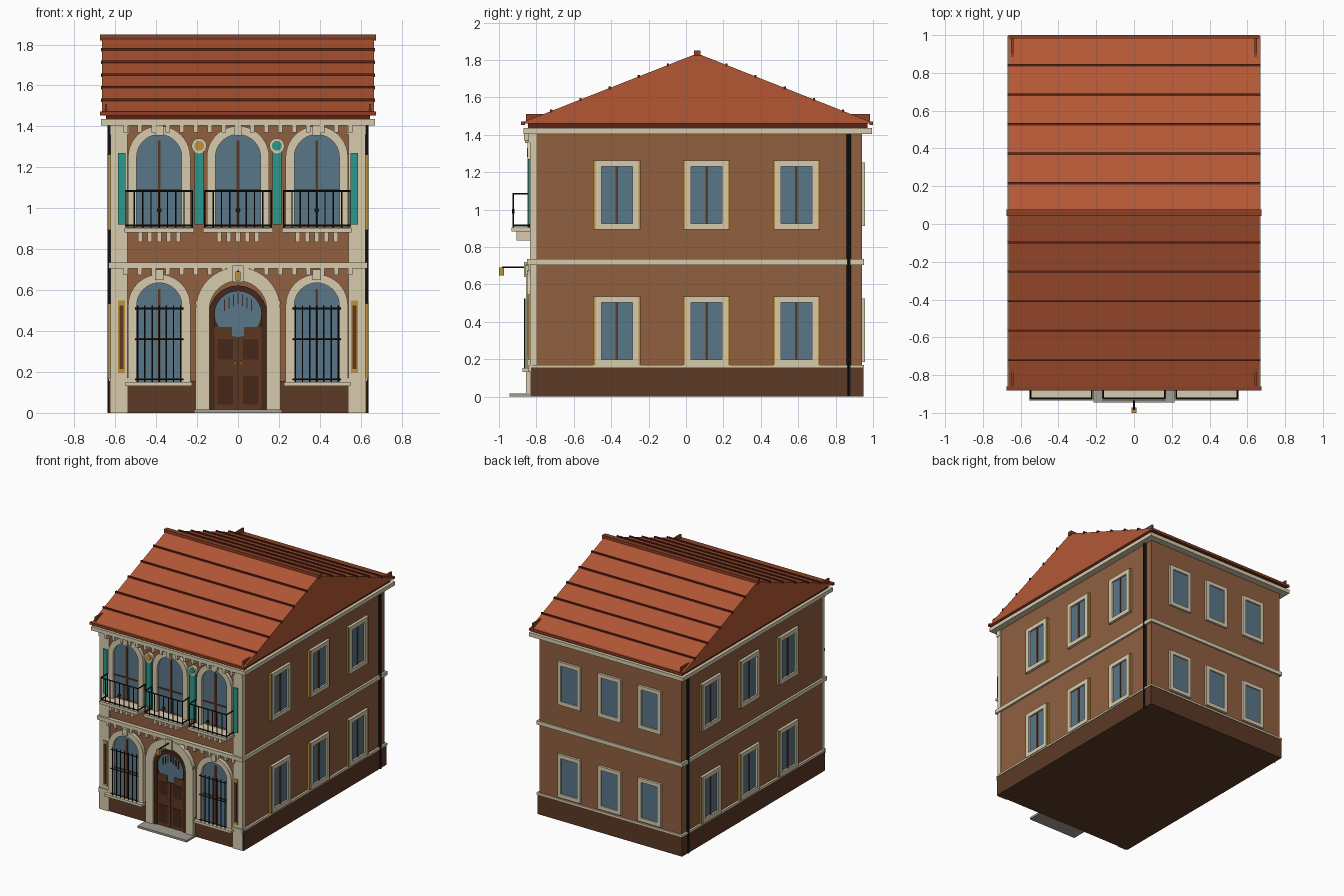
import bpy, bmesh, math
from mathutils import Vector, Matrix

if "Cube" in bpy.data.objects:
    bpy.data.objects.remove(bpy.data.objects["Cube"])

COLORS = dict(wall=(142, 96, 66), cream=(214, 202, 172), plinth=(92, 60, 42), roof=(178, 88, 56),
              batten=(90, 40, 28), ridge=(140, 66, 42), glass=(90, 118, 134), wood=(94, 58, 38),
              dark_wood=(70, 44, 32), iron=(30, 30, 32), gold=(190, 145, 62), teal=(48, 150, 138),
              stone=(160, 156, 145))
MATS = {}
for n, c in COLORS.items():
    m = bpy.data.materials.new(n)
    m.diffuse_color = [(v / 255) ** 2.2 for v in c] + [1]
    m.use_nodes = True
    m.node_tree.nodes["Principled BSDF"].inputs["Base Color"].default_value = m.diffuse_color
    MATS[n] = m


def finish(name, bm, color):
    bmesh.ops.recalc_face_normals(bm, faces=bm.faces)
    me = bpy.data.meshes.new(name)
    bm.to_mesh(me)
    bm.free()
    me.materials.append(MATS[color])
    ob = bpy.data.objects.new(name, me)
    bpy.context.collection.objects.link(ob)
    return ob


def boxes(name, color, items):
    """One object from (x0, x1, y0, y1, z0, z1) boxes."""
    bm = bmesh.new()
    for x0, x1, y0, y1, z0, z1 in items:
        mat = Matrix.Translation(((x0 + x1) / 2, (y0 + y1) / 2, (z0 + z1) / 2)) @ \
            Matrix.Diagonal((abs(x1 - x0), abs(y1 - y0), abs(z1 - z0), 1))
        bmesh.ops.create_cube(bm, size=1, matrix=mat)
    return finish(name, bm, color)


def mirror(items):
    return items + [(-b, -a, *r) for a, b, *r in items]


def rods(name, color, items, r, seg=8):
    """One object from (start, end) cylinders."""
    bm = bmesh.new()
    for a, b in items:
        a, b = Vector(a), Vector(b)
        d = b - a
        mat = Matrix.Translation((a + b) / 2) @ d.to_track_quat('Z', 'Y').to_matrix().to_4x4()
        bmesh.ops.create_cone(bm, cap_ends=True, segments=seg, radius1=r, radius2=r, depth=d.length, matrix=mat)
    return finish(name, bm, color)


def prism(name, color, pts, y0, y1):
    """Extrude an x-z outline from y0 to y1."""
    bm = bmesh.new()
    f = bm.faces.new([bm.verts.new((x, y0, z)) for x, z in pts])
    ext = bmesh.ops.extrude_face_region(bm, geom=[f])['geom']
    bmesh.ops.translate(bm, vec=(0, y1 - y0, 0), verts=[v for v in ext if isinstance(v, bmesh.types.BMVert)])
    return finish(name, bm, color)


def arch(cx, r, spring, bottom, n=20):
    arc = [(cx + r * math.cos(math.pi * i / n), spring + r * math.sin(math.pi * i / n)) for i in range(n + 1)]
    return [(cx + r, bottom)] + arc + [(cx - r, bottom)]


def arch_band(name, color, cx, ro, ri, spring, bottom, y0, y1):
    prism(name, color, arch(cx, ro, spring, bottom) + arch(cx, ri, spring, bottom)[::-1], y0, y1)


F, B, W = -0.82, 0.94, 0.618   # front wall, back wall, half width

# Main masses and horizontal bands
boxes("walls", "wall", [(-W, W, F, B, 0.1, 1.42)])
boxes("plinth", "plinth", [(-0.63, 0.63, F - 0.008, B + 0.008, 0, 0.155)])
boxes("plinth_cap", "cream", mirror([(0.6, 0.634, F, B + 0.012, 0.155, 0.17)])
      + [(-0.634, 0.634, B - 0.01, B + 0.012, 0.155, 0.17)])
boxes("belt_course", "cream", [(-0.634, 0.634, F - 0.03, B + 0.012, 0.705, 0.735)])
boxes("cornice", "cream", [(-0.67, 0.67, -0.87, 0.995, 1.405, 1.435)])
boxes("eave_board", "batten", [(-0.645, 0.645, -0.845, 0.97, 1.435, 1.462)])

# Roof
RY, RZ, EZ, HALF = 0.06, 1.835, 1.46, 0.925
bm = bmesh.new()
prof = [(RY - HALF, EZ), (RY + HALF, EZ), (RY + HALF, EZ + 0.01), (RY, RZ), (RY - HALF, EZ + 0.01)]
f = bm.faces.new([bm.verts.new((-0.665, y, z)) for y, z in prof])
ext = bmesh.ops.extrude_face_region(bm, geom=[f])['geom']
bmesh.ops.translate(bm, vec=(1.33, 0, 0), verts=[v for v in ext if isinstance(v, bmesh.types.BMVert)])
finish("roof", bm, "roof")
strips = []
for i in range(1, 6):
    d = i * 0.156
    z = RZ - d * (RZ - EZ - 0.01) / HALF
    for s in (-1, 1):
        strips.append((-0.67, 0.67, RY + s * d - 0.006, RY + s * d + 0.006, z - 0.008, z + 0.009))
boxes("roof_battens", "batten", strips)
boxes("ridge_cap", "ridge", [(-0.675, 0.675, RY - 0.018, RY + 0.018, 1.82, 1.85)])
boxes("eave_gutters", "ridge", [(-0.675, 0.675, -0.882, -0.86, 1.453, 1.472),
                                (-0.665, 0.665, 0.98, 1.0, 1.453, 1.472)])
boxes("roof_corner_fins", "ridge", mirror([(0.639, 0.651, -0.855, -0.755, 1.46, 1.51),
                                           (0.639, 0.651, 0.885, 0.985, 1.46, 1.51)]))
rods("drainpipes", "iron", [((s * 0.626, 0.87, 0), (s * 0.626, 0.87, 1.405)) for s in (-1, 1)], 0.012)

# Rectangular side and back windows
frame, gold, glass, mull = [], [], [], []
for zb in (0.165, 0.893):
    zt = zb + 0.37
    for y in (-0.37, 0.11, 0.59):
        for a, b, c, d in ((-0.115, -0.083, zb, zt), (0.083, 0.115, zb, zt),
                           (-0.083, 0.083, zb, zb + 0.033), (-0.083, 0.083, zt - 0.033, zt)):
            frame += mirror([(W - 0.01, 0.64, y + a, y + b, c, d)])
        for s in (-1, 1):
            gold += mirror([(W - 0.01, 0.634, y + s * 0.119 - 0.007, y + s * 0.119 + 0.007, zb, zt)])
        glass += mirror([(W - 0.01, 0.626, y - 0.085, y + 0.085, zb + 0.03, zt - 0.03)])
        mull += mirror([(W, 0.631, y - 0.007, y + 0.007, zb + 0.03, zt - 0.03)])
    z0, z1 = zb + 0.02, zt - 0.01
    for x in (-0.35, 0, 0.35):
        for a, b, c, d in ((-0.1, -0.07, z0, z1), (0.07, 0.1, z0, z1),
                           (-0.07, 0.07, z0, z0 + 0.03), (-0.07, 0.07, z1 - 0.03, z1)):
            frame.append((x + a, x + b, B - 0.01, B + 0.018, c, d))
        glass.append((x - 0.072, x + 0.072, B - 0.01, B + 0.008, z0 + 0.025, z1 - 0.025))
boxes("window_frames", "cream", frame)
boxes("window_gold_trim", "gold", gold)
boxes("window_glass", "glass", glass)
boxes("window_mullions", "wood", mull)

# Front pilasters, shutters, wall ornaments
boxes("corner_pilasters", "cream", mirror([(0.54, 0.622, F - 0.015, F + 0.02, 0, 1.405),
                                           (0.533, 0.626, F - 0.022, F + 0.02, 0.135, 0.17),
                                           (0.533, 0.626, F - 0.022, F + 0.02, 1.36, 1.405)]))
boxes("teal_panels", "teal", mirror([(0.168, 0.212, F - 0.02, F, 0.92, 1.28),
                                     (0.55, 0.586, F - 0.024, F, 0.92, 1.27)]))
boxes("wall_panels_gold", "gold", mirror([(0.552, 0.586, F - 0.022, F, 0.195, 0.55)]))
boxes("wall_panels_inset", "wood", mirror([(0.559, 0.579, F - 0.027, F, 0.215, 0.525),
                                           (0.186, 0.204, F - 0.028, F, 0.165, 0.53)]))
boxes("wall_panel_caps", "gold", mirror([(0.183, 0.207, F - 0.03, F, 0.53, 0.55)]))
for s, col in ((-1, "gold"), (1, "teal")):
    x = s * 0.19
    rods("medallion_rim", "cream", [((x, F, 1.305), (x, F - 0.025, 1.305))], 0.037, 24)
    rods("medallion_centre", col, [((x, F, 1.305), (x, F - 0.03, 1.305))], 0.024, 24)

# Dentils and keystones
dent = []
for i in range(-8, 9):
    x = i * 0.0685
    dent += [(x - 0.011, x + 0.011, F - 0.025, F, 0.675, 0.706),
             (x - 0.011, x + 0.011, F - 0.045, F, 1.37, 1.406)]
boxes("dentils", "cream", dent)
boxes("keystones", "cream", [(x - 0.02, x + 0.02, F - 0.04, F, z, z + 0.05)
                             for x, z in ((-0.385, 0.65), (0.385, 0.65), (-0.385, 1.355), (0, 1.355), (0.385, 1.355))])

# Arched front windows
bars, iron_bars, sills = [], [], []
for floor, bottom, spring, xs in (("lower", 0.15, 0.525, (-0.385, 0.385)),
                                  ("upper", 0.92, 1.25, (-0.385, 0, 0.385))):
    for x in xs:
        arch_band(floor + "_arch_surround", "cream", x, 0.152, 0.11, spring, bottom - 0.015, F - 0.028, F)
        prism(floor + "_arch_glass", "glass", arch(x, 0.112, spring, bottom), F - 0.009, F + 0.005)
        zt = bottom + (0.21 if floor == "lower" else 0.17)
        bars += [(x - 0.007, x + 0.007, F - 0.016, F, bottom, spring + 0.08),
                 (x - 0.11, x + 0.11, F - 0.015, F, zt - 0.005, zt + 0.005)]
boxes("arch_window_bars", "wood", bars)
boxes("lower_sills", "cream", mirror([(0.225, 0.55, F - 0.055, F, 0.132, 0.152)]))
for x in (-0.385, 0.385):
    y = F - 0.042
    for i in range(7):
        bx = x - 0.105 + i * 0.035
        iron_bars.append(((bx, y, 0.15), (bx, y, 0.525)))
    for z in (0.165, 0.36, 0.51):
        iron_bars.append(((x - 0.118, y, z), (x + 0.118, y, z)))
rods("window_grilles", "iron", iron_bars, 0.004, 6)

# Entrance door
arch_band("door_surround", "cream", 0, 0.207, 0.14, 0.505, 0, F - 0.035, F)
arch_band("door_frame", "dark_wood", 0, 0.142, 0.115, 0.48, 0, F - 0.025, F)
prism("door_backing", "dark_wood", arch(0, 0.12, 0.48, 0), F - 0.011, F)
rods("fanlight", "glass", [((0, F, 0.485), (0, F - 0.014, 0.485))], 0.114, 32)
boxes("fanlight_bars", "dark_wood", [(i * 0.022 - 0.003, i * 0.022 + 0.003, F - 0.02, F,
                                      0.535 - abs(i) * 0.012, 0.59 - abs(i) * 0.012) for i in range(-3, 4)])
boxes("door_leaves", "wood", mirror([(0.03, 0.115, F - 0.018, F, 0.015, 0.42),
                                     (0.003, 0.03, F - 0.018, F, 0.015, 0.37)]))
boxes("door_panels", "dark_wood", mirror([(0.025, 0.1, F - 0.022, F, 0.04, 0.18),
                                          (0.025, 0.1, F - 0.022, F, 0.26, 0.36)]))
boxes("door_handles", "gold", mirror([(0.01, 0.02, F - 0.03, F, 0.235, 0.25)]))
boxes("door_keystone", "cream", [(-0.027, 0.027, F - 0.045, F, 0.64, 0.72)])
boxes("door_step", "stone", [(-0.215, 0.215, -0.945, F, 0, 0.016)])
rods("lantern_arm", "iron", [((0, F, 0.692), (0, -0.985, 0.692))], 0.005)
boxes("lantern", "gold", [(-0.013, 0.013, -1.0, -0.972, 0.648, 0.69)])

# Balconies
slabs, corbels, rails, bal, knobs = [], [], [], [], []
YF = -0.924
for x in (-0.385, 0, 0.385):
    slabs.append((x - 0.17, x + 0.17, -0.934, F, 0.882, 0.904))
    corbels += [(x + i * 0.046 - 0.011, x + i * 0.046 + 0.011, -0.905, F, 0.835, 0.882) for i in range(-2, 3)]
    for z in (0.915, 1.085):
        rails.append(((x - 0.164, YF, z), (x + 0.164, YF, z)))
        rails += [((x + s * 0.162, YF, z), (x + s * 0.162, F, z)) for s in (-1, 1)]
    bal += [((x + i * 0.0405, YF, 0.9), (x + i * 0.0405, YF, 1.085)) for i in range(-4, 5)]
    bal += [((x + s * 0.162, F - 0.02, 0.9), (x + s * 0.162, F - 0.02, 1.085)) for s in (-1, 1)]
    knobs.append(((x, YF - 0.006, 0.99), (x, YF + 0.006, 0.99)))
boxes("balcony_slabs", "cream", slabs)
boxes("balcony_corbels", "cream", corbels)
rods("balcony_rails", "iron", rails, 0.005, 6)
rods("balcony_balusters", "iron", bal, 0.0035, 6)
rods("balcony_rosettes", "iron", knobs, 0.012, 12)
